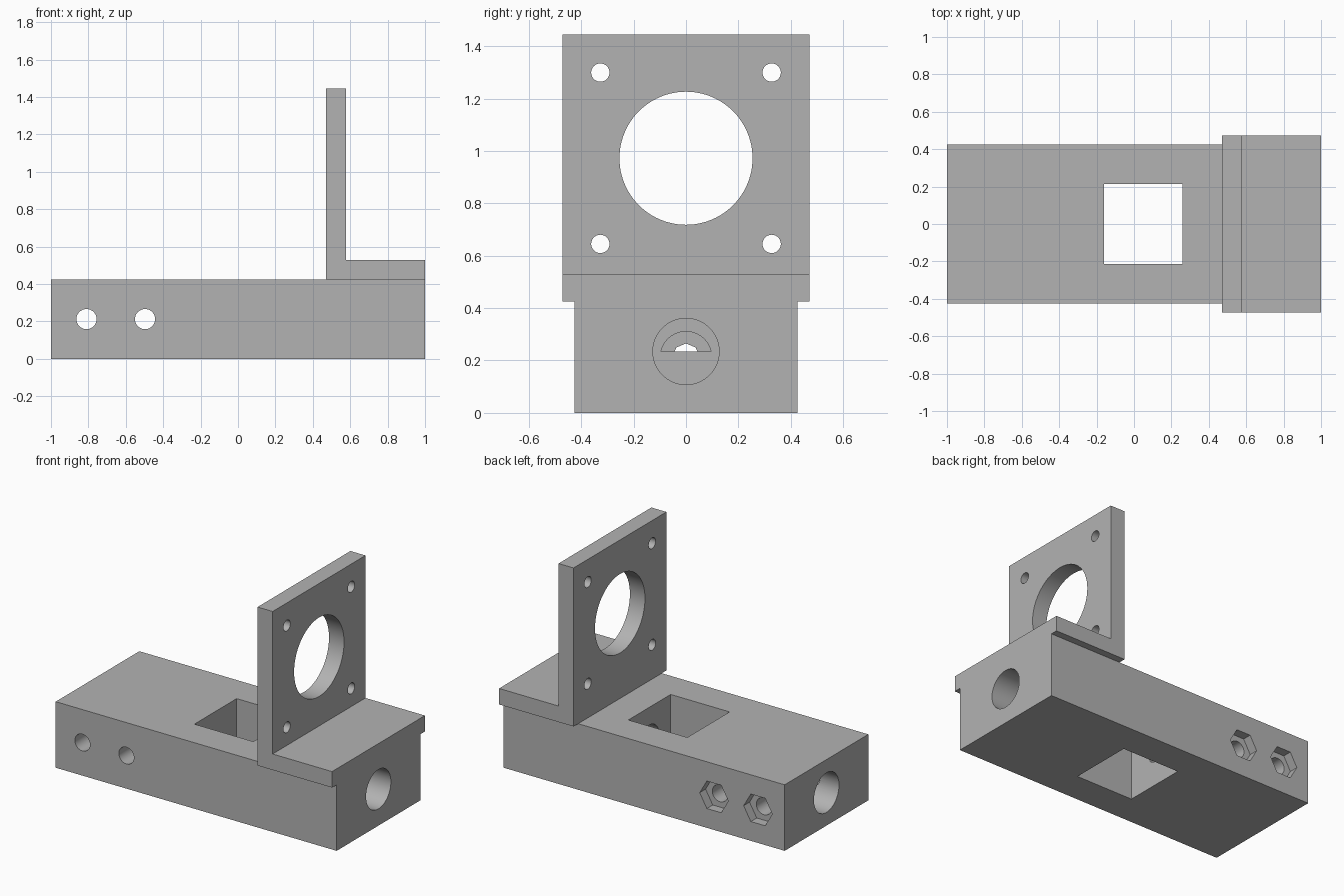
import bpy, bmesh, math
from mathutils import Matrix, Vector

cube = bpy.data.objects.get("Cube")
if cube:
    bpy.data.objects.remove(cube, do_unlink=True)

grey = bpy.data.materials.new("plain_grey")
grey.use_nodes = True
colour = (0.45, 0.45, 0.45, 1)
grey.diffuse_color = colour
grey.node_tree.nodes["Principled BSDF"].inputs["Base Color"].default_value = colour


def add_object(name, bm):
    bmesh.ops.recalc_face_normals(bm, faces=bm.faces[:])
    mesh = bpy.data.meshes.new(name)
    bm.to_mesh(mesh)
    bm.free()
    mesh.materials.append(grey)
    obj = bpy.data.objects.new(name, mesh)
    bpy.context.collection.objects.link(obj)
    return obj


def box(name, low, high):
    low, high = Vector(low), Vector(high)
    bm = bmesh.new()
    bmesh.ops.create_cube(bm, size=1)
    bmesh.ops.scale(bm, vec=high - low, verts=bm.verts)
    bmesh.ops.translate(bm, vec=(low + high) / 2, verts=bm.verts)
    return add_object(name, bm)


def rod(name, start, end, radius, sides=64):
    """Cylinder between two points; first corner points along x or z."""
    start, end = Vector(start), Vector(end)
    axis = (end - start).normalized()
    side = Vector((0, 0, 1)) if abs(axis.x) > 0.5 else Vector((1, 0, 0))
    other = axis.cross(side)
    bm = bmesh.new()
    ring = []
    for i in range(sides):
        a = math.tau * i / sides
        ring.append(bm.verts.new(start + radius * (side * math.cos(a) + other * math.sin(a))))
    face = bm.faces.new(ring)
    out = bmesh.ops.extrude_face_region(bm, geom=[face])
    moved = [v for v in out["geom"] if isinstance(v, bmesh.types.BMVert)]
    bmesh.ops.translate(bm, vec=end - start, verts=moved)
    return add_object(name, bm)


def combine(obj, tool, operation="DIFFERENCE"):
    """Apply a boolean, then discard the tool."""
    mod = obj.modifiers.new("cut", "BOOLEAN")
    mod.operation = operation
    mod.solver = "EXACT"
    mod.object = tool
    bpy.context.view_layer.objects.active = obj
    bpy.ops.object.modifier_apply(modifier=mod.name)
    bpy.data.objects.remove(tool, do_unlink=True)


MID = 0.2125     # height of the block's axis
BORE = 0.2345    # height of the raised bore at the bracket end
HALF = 0.425     # half the block's width

# Main block with the square window through it
block = box("base_block", (-1, -HALF, 0), (1, HALF, 0.425))
combine(block, box("window", (-0.16, -0.215, -0.1), (0.26, 0.215, 0.6)))

# Round bores in both ends
combine(block, rod("plain_end_bore", (-1.1, 0, MID), (-0.37, 0, MID), 0.1275))
combine(block, rod("bracket_end_bore", (1.1, 0, BORE), (0.58, 0, BORE), 0.1265))

# Narrow passage from the plain end bore to the window
combine(block, rod("passage", (-0.42, 0, MID), (0, 0, MID), 0.0525, 8))

# Half-round passage from the bracket end bore to the window
half_round = rod("half_round", (0.1, 0, MID), (0.62, 0, MID), 0.098)
combine(half_round, box("upper_half", (0, -0.3, BORE), (0.8, 0.3, 0.5)), "INTERSECT")
combine(block, half_round)

# Cross bolt holes with hexagonal nut pockets at the back
for x in (-0.81, -0.497):
    combine(block, rod("bolt_hole", (x, -0.6, MID), (x, 0.6, MID), 0.054, 32))
    combine(block, rod("nut_pocket", (x, HALF - 0.06, MID), (x, 0.6, MID), 0.102, 6))

# L-shaped bracket: profile extruded across the width
profile = [(0.47, 0.425), (1, 0.425), (1, 0.528), (0.577, 0.528), (0.577, 1.445), (0.47, 1.445)]
bm = bmesh.new()
face = bm.faces.new([bm.verts.new((x, -0.472, z)) for x, z in profile])
out = bmesh.ops.extrude_face_region(bm, geom=[face])
moved = [v for v in out["geom"] if isinstance(v, bmesh.types.BMVert)]
bmesh.ops.translate(bm, vec=(0, 0.944, 0), verts=moved)
bracket = add_object("mounting_bracket", bm)

# Large centre hole and four corner screw holes
HOLE = 0.972
combine(bracket, rod("centre_hole", (0.3, 0, HOLE), (0.8, 0, HOLE), 0.254, 96))
for sy in (-1, 1):
    for sz in (-1, 1):
        y, z = sy * 0.327, HOLE + sz * 0.327
        combine(bracket, rod("screw_hole", (0.3, y, z), (0.8, y, z), 0.035, 32))

# Smooth the round walls and keep the edges sharp
for obj in (block, bracket):
    bpy.ops.object.select_all(action="DESELECT")
    obj.select_set(True)
    bpy.context.view_layer.objects.active = obj
    bpy.ops.object.shade_smooth_by_angle(angle=math.radians(30))
